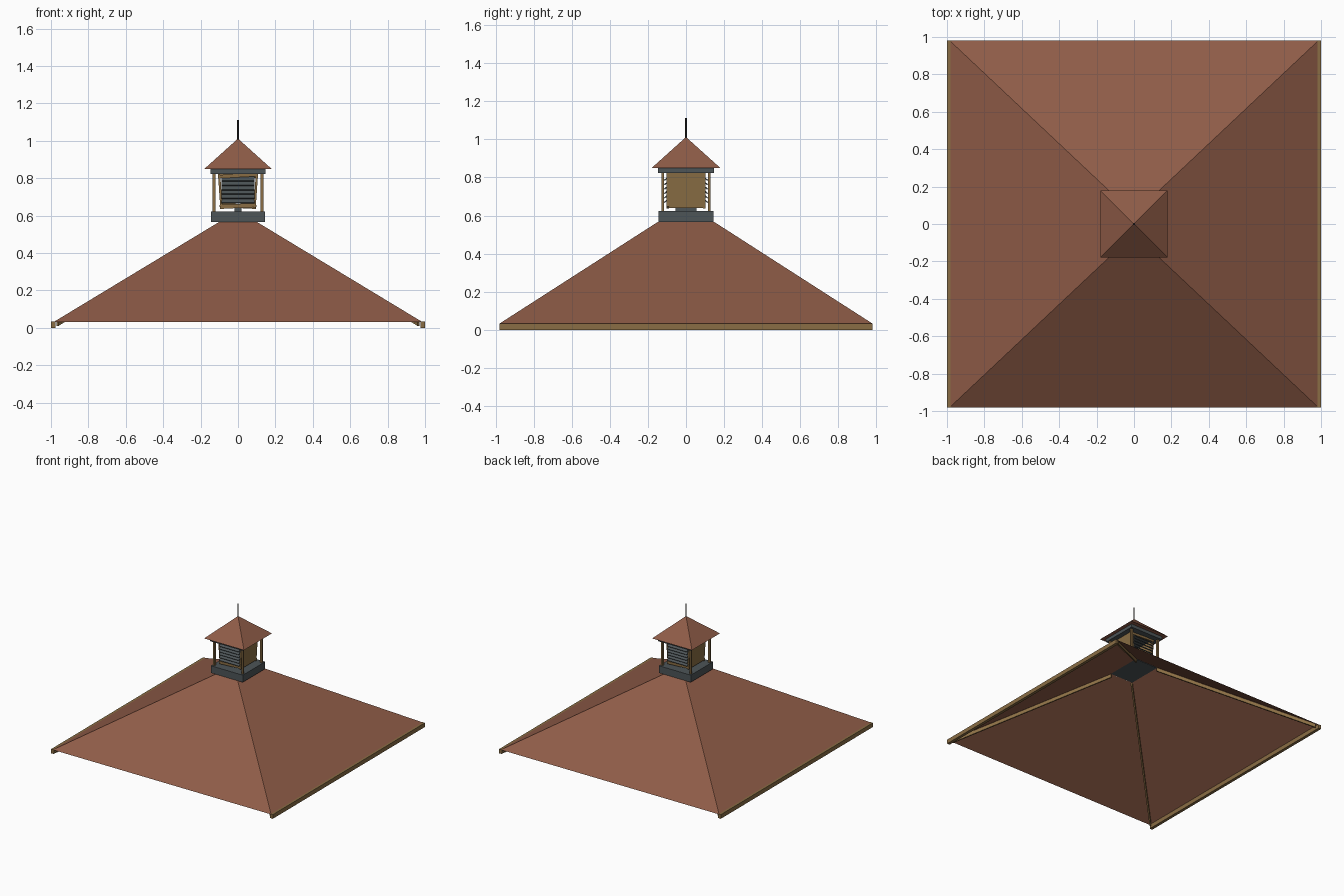
import bpy, bmesh, math
from mathutils import Vector, Matrix

if "Cube" in bpy.data.objects:
    bpy.data.objects.remove(bpy.data.objects["Cube"])


def material(name, rgb):
    m = bpy.data.materials.new(name)
    m.diffuse_color = (*rgb, 1)
    m.use_nodes = True
    m.node_tree.nodes["Principled BSDF"].inputs["Base Color"].default_value = m.diffuse_color
    return m


CLAY = material("clay_red", (0.275, 0.107, 0.064))
WOOD = material("tan_wood", (0.255, 0.155, 0.058))
SLATE = material("slate_grey", (0.075, 0.090, 0.096))
DARK = material("dark_metal", (0.03, 0.026, 0.02))


def finish(name, bm, mat):
    bmesh.ops.recalc_face_normals(bm, faces=bm.faces)
    me = bpy.data.meshes.new(name)
    bm.to_mesh(me)
    bm.free()
    me.materials.append(mat)
    ob = bpy.data.objects.new(name, me)
    bpy.context.collection.objects.link(ob)
    return ob


def box(name, centre, size, mat, rot=None):
    bm = bmesh.new()
    bmesh.ops.create_cube(bm, size=1)
    m = Matrix.Translation(centre) @ (rot or Matrix()) @ Matrix.Diagonal((*size, 1))
    bmesh.ops.transform(bm, matrix=m, verts=bm.verts)
    return finish(name, bm, mat)


def hip_shell(name, low, high, z0, z1, mat, closed=False):
    """Four sloping faces between two rectangles, or up to a point."""
    bm = bmesh.new()
    signs = [(-1, -1), (1, -1), (1, 1), (-1, 1)]
    base = [bm.verts.new((sx * low[0], sy * low[1], z0)) for sx, sy in signs]
    if high:
        top = [bm.verts.new((sx * high[0], sy * high[1], z1)) for sx, sy in signs]
    else:
        tip = bm.verts.new((0, 0, z1))
    for i in range(4):
        j = (i + 1) % 4
        bm.faces.new([base[i], base[j], top[j], top[i]] if high
                     else [base[i], base[j], tip])
    if closed:
        bm.faces.new(base[::-1])
    return finish(name, bm, mat)


def hip_rafter(name, sx, sy):
    """Thin upright board hanging below a hip line."""
    a = Vector((sx * 0.965, sy * 0.96, 0.038))
    b = Vector((sx * 0.10, sy * 0.145, 0.563))
    side = Vector((sy, -sx, 0)).normalized() * 0.006
    drop = Vector((0, 0, -0.028))
    bm = bmesh.new()
    loops = [[bm.verts.new(p + o) for o in (side, -side, drop - side, drop + side)]
             for p in (a, b)]
    for i in range(4):
        j = (i + 1) % 4
        bm.faces.new([loops[0][i], loops[0][j], loops[1][j], loops[1][i]])
    bm.faces.new(loops[0])
    bm.faces.new(loops[1][::-1])
    return finish(name, bm, WOOD)


# Main roof with eave boards and hip rafters
hip_shell("main_roof", (0.985, 0.98), (0.10, 0.147), 0.032, 0.567, CLAY)
for s in (-1, 1):
    box("eave_board", (s * 0.988, 0, 0.017), (0.024, 1.96, 0.034), WOOD)
    for t in (-1, 1):
        hip_rafter("hip_rafter", s, t)

# Cupola base, posts and top plate
box("cupola_base", (0, 0, 0.594), (0.288, 0.288, 0.058), SLATE)
box("cupola_pedestal", (0, 0, 0.632), (0.04, 0.11, 0.022), SLATE)
for sx in (-1, 1):
    for sy in (-1, 1):
        box("cupola_post", (sx * 0.128, sy * 0.122, 0.724), (0.015, 0.015, 0.206), WOOD)
box("cupola_top_plate", (0, 0, 0.838), (0.296, 0.296, 0.028), SLATE)

# Louvred box: leaning wooden sides, framed slats at front and back
for s in (-1, 1):
    lean = Matrix.Rotation(math.radians(4 * s), 4, 'Y')
    box("louvre_side_panel", (s * 0.095, 0, 0.733), (0.012, 0.205, 0.184), WOOD, lean)
    tilt = Matrix.Rotation(math.radians(3 * s), 4, 'Y')
    for z, h in ((0.652, 0.022), (0.814, 0.018)):
        box("louvre_rail", (0, s * 0.096, z), (0.195, 0.014, h), WOOD, tilt)
    for i in range(6):
        slope = Matrix.Rotation(math.radians(-40 * s), 4, 'X')
        box("louvre_slat", (0, s * 0.10, 0.680 + i * 0.0232),
            (0.178, 0.035, 0.007), SLATE, slope)

# Cupola roof and finial
hip_shell("cupola_roof", (0.18, 0.18), None, 0.85, 1.012, CLAY, closed=True)
bm = bmesh.new()
bmesh.ops.create_cone(bm, cap_ends=True, segments=8, radius1=0.005, radius2=0.004,
                      depth=0.12, matrix=Matrix.Translation((0, 0, 1.052)))
finish("finial", bm, DARK)
